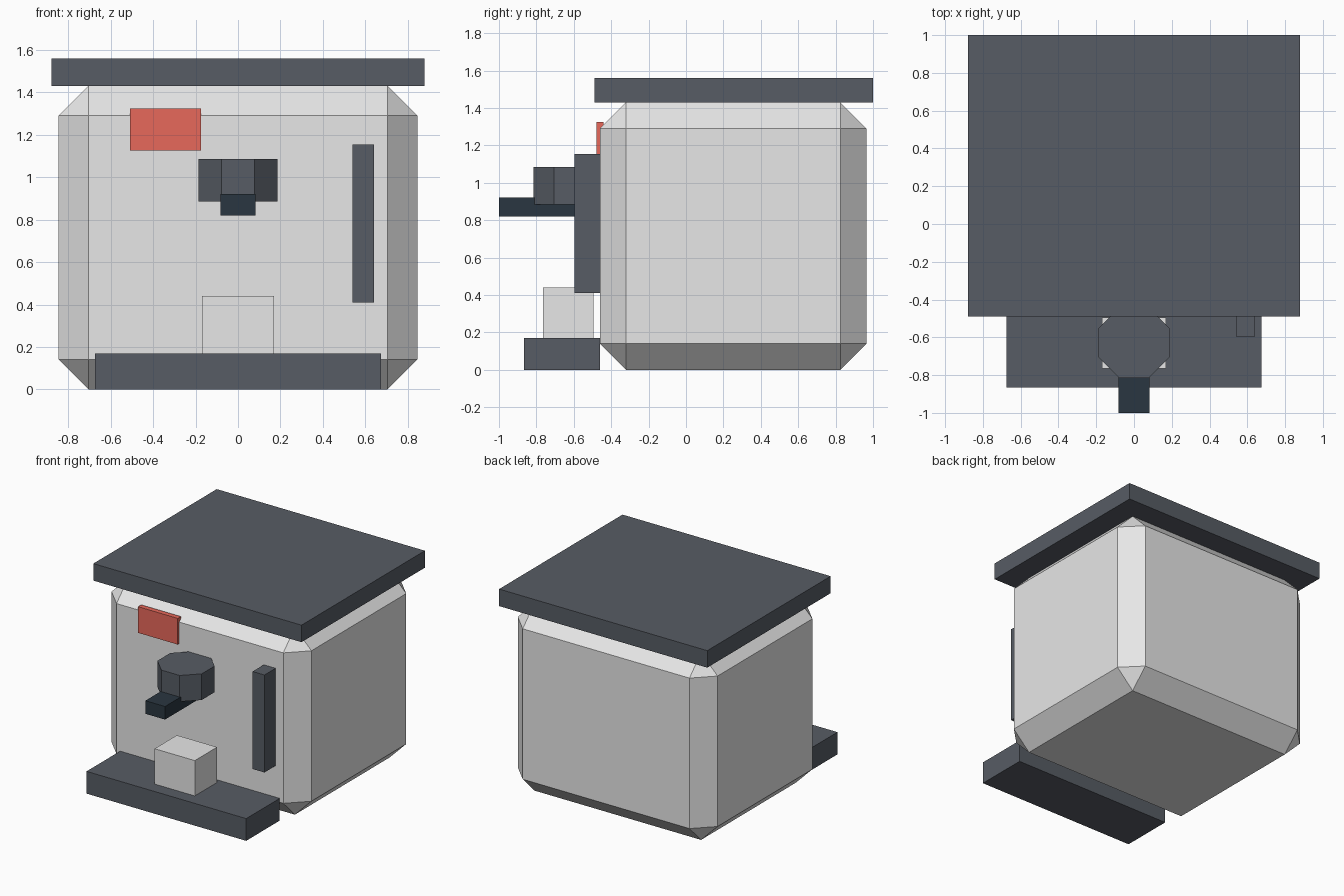
import bpy
import bmesh
from math import pi, cos
from mathutils import Matrix, Vector

cube = bpy.data.objects.get("Cube")
if cube:
    bpy.data.objects.remove(cube, do_unlink=True)


def material(name, rgb):
    mat = bpy.data.materials.new(name)
    mat.use_nodes = True
    color = (*rgb, 1)
    mat.diffuse_color = color
    mat.node_tree.nodes["Principled BSDF"].inputs["Base Color"].default_value = color
    return mat


light_grey = material("light grey", (0.8, 0.8, 0.8))
slate = material("slate grey", (0.095, 0.107, 0.128))
dark = material("dark blue grey", (0.023, 0.037, 0.052))
red = material("red", (0.8, 0.14, 0.105))


def add_part(name, bm, mat):
    mesh = bpy.data.meshes.new(name)
    bm.to_mesh(mesh)
    bm.free()
    mesh.materials.append(mat)
    obj = bpy.data.objects.new(name, mesh)
    bpy.context.collection.objects.link(obj)
    return obj


def box(name, x, y, z, mat, chamfer=0):
    """Box spanning the given ranges, with optional flat chamfers."""
    low, high = (Vector(c) for c in zip(x, y, z))
    bm = bmesh.new()
    bmesh.ops.create_cube(bm, size=1, matrix=Matrix.Translation((low + high) / 2)
                          @ Matrix.Diagonal((*(high - low), 1)))
    if chamfer:
        bmesh.ops.bevel(bm, geom=bm.edges[:], offset=chamfer, segments=1,
                        affect='EDGES', profile=0.5)
    return add_part(name, bm, mat)


# Chamfered housing with overhanging lid and drip tray
box("body", (-0.845, 0.845), (-0.46, 0.965), (0, 1.43), light_grey, chamfer=0.14)
box("lid", (-0.88, 0.88), (-0.49, 1), (1.43, 1.56), slate)
box("drip_tray", (-0.675, 0.675), (-0.865, -0.46), (0, 0.17), slate)

# Cup on the tray
box("cup", (-0.17, 0.17), (-0.765, -0.495), (0.17, 0.44), light_grey)

# Octagonal brew head with a flat side facing forward
bm = bmesh.new()
radius = 0.187 / cos(pi / 8)
bmesh.ops.create_cone(bm, cap_ends=True, segments=8, radius1=radius, radius2=radius,
                      depth=0.2, matrix=Matrix.Translation((0, -0.628, 0.985))
                      @ Matrix.Rotation(pi / 8, 4, 'Z'))
add_part("brew_head", bm, slate)

# Handle, side wand and front panel
box("handle", (-0.083, 0.083), (-1, -0.46), (0.82, 0.92), dark)
box("steam_wand", (0.54, 0.64), (-0.595, -0.46), (0.41, 1.155), slate)
box("front_panel", (-0.51, -0.175), (-0.478, -0.44), (1.125, 1.325), red)
